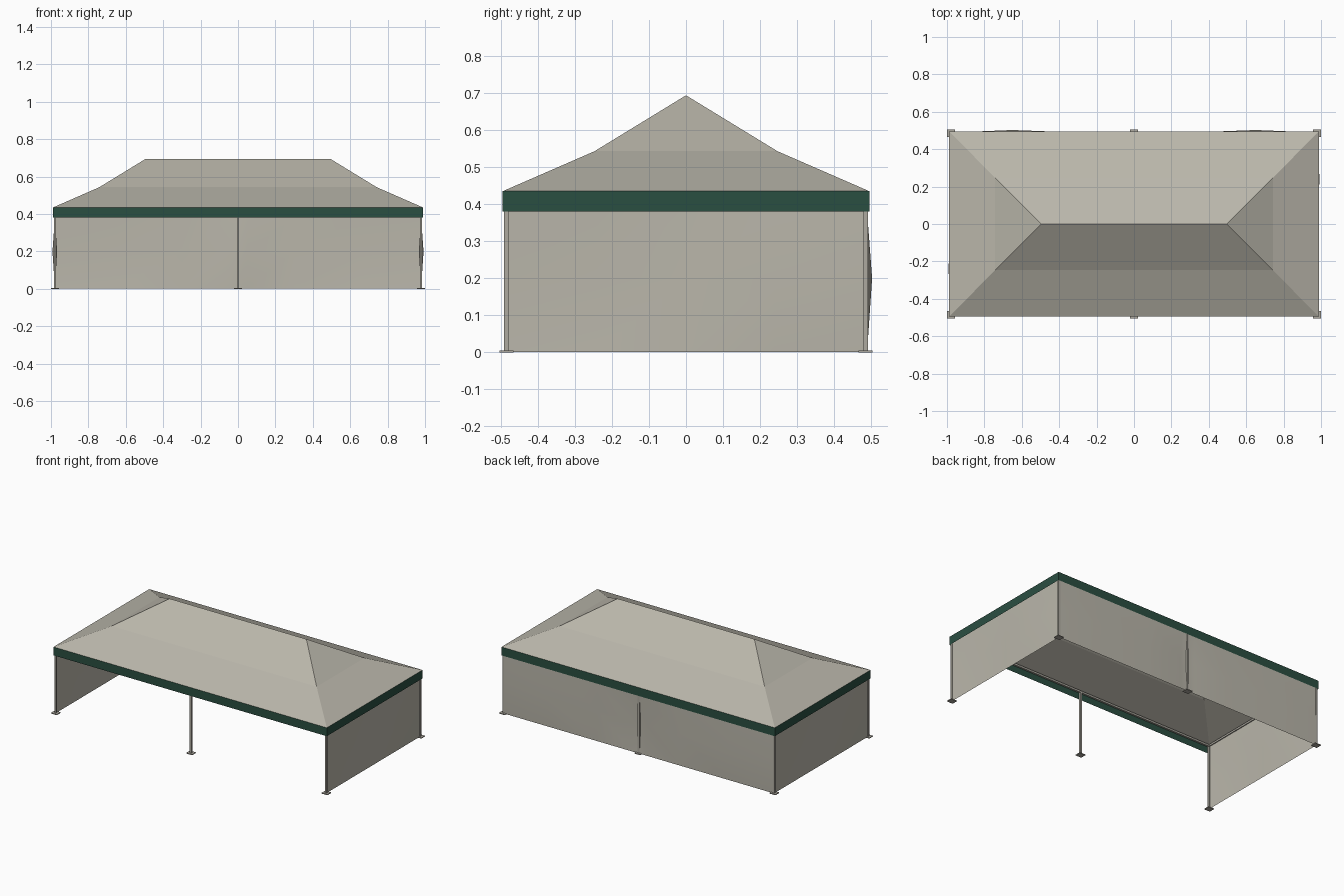
import bpy
import bmesh
from mathutils import Vector

if "Cube" in bpy.data.objects:
    bpy.data.objects.remove(bpy.data.objects["Cube"], do_unlink=True)

EAVE_X, EAVE_Y = 0.989, 0.495
EAVE_Z, HEM_Z = 0.435, 0.38
POST_X, POST_Y = 0.979, 0.485


def material(name, color):
    m = bpy.data.materials.new(name)
    m.use_nodes = True
    m.diffuse_color = (*color, 1)
    m.node_tree.nodes["Principled BSDF"].inputs["Base Color"].default_value = (*color, 1)
    return m


canvas = material("beige canvas", (0.49, 0.47, 0.405))
green = material("dark green trim", (0.023, 0.077, 0.053))
metal = material("grey metal", (0.42, 0.40, 0.35))


def finish(name, bm, mat, normals=True):
    if normals:
        bmesh.ops.recalc_face_normals(bm, faces=bm.faces)
    mesh = bpy.data.meshes.new(name)
    bm.to_mesh(mesh)
    bm.free()
    mesh.materials.append(mat)
    ob = bpy.data.objects.new(name, mesh)
    bpy.context.collection.objects.link(ob)
    return ob


def box(name, lo, hi, mat):
    bm = bmesh.new()
    bmesh.ops.create_cube(bm, size=1)
    lo, hi = Vector(lo), Vector(hi)
    for v in bm.verts:
        v.co = (lo + hi) / 2 + v.co * (hi - lo)
    return finish(name, bm, mat)


def ring(bm, x, y, z):
    return [bm.verts.new((sx * x, sy * y, z))
            for sx, sy in ((-1, -1), (1, -1), (1, 1), (-1, 1))]


def bridge(bm, a, b):
    for i in range(4):
        j = (i + 1) % 4
        bm.faces.new((a[i], a[j], b[j], b[i]))


# Hipped roof sheet with a steeper upper pitch, open underneath
bm = bmesh.new()
eave = ring(bm, EAVE_X, EAVE_Y, EAVE_Z)
middle = ring(bm, 0.742, 0.247, 0.543)
bridge(bm, eave, middle)
right, left = [bm.verts.new((s * 0.495, 0, 0.694)) for s in (-1, 1)]
bm.faces.new((middle[0], middle[1], left, right))
bm.faces.new((middle[1], middle[2], left))
bm.faces.new((middle[2], middle[3], right, left))
bm.faces.new((middle[3], middle[0], right))
finish("roof", bm, canvas)

# Green valance band hanging from the eaves
bm = bmesh.new()
bridge(bm, ring(bm, EAVE_X, EAVE_Y, HEM_Z), ring(bm, EAVE_X, EAVE_Y, EAVE_Z))
finish("valance", bm, green)

# Posts with foot plates, and the eave rails they carry
for side, x in (("right", -POST_X), ("middle", 0), ("left", POST_X)):
    for end, y in (("front", -POST_Y), ("back", POST_Y)):
        label = f"{end}_{side}"
        box(label + "_post", (x - 0.006, y - 0.006, 0), (x + 0.006, y + 0.006, 0.43), metal)
        box(label + "_foot", (x - 0.021, y - 0.019, 0), (x + 0.021, y + 0.019, 0.005), metal)
for s, end in ((-1, "front"), (1, "back")):
    y = s * POST_Y
    box(end + "_rail", (-POST_X, y - 0.006, 0.42), (POST_X, y + 0.006, 0.432), metal)
for s, side in ((-1, "right"), (1, "left")):
    x = s * POST_X
    box(side + "_rail", (x - 0.006, -POST_Y, 0.42), (x + 0.006, POST_Y, 0.432), metal)


# Fabric walls, billowing most at mid height
def wall(name, place, folds):
    bm = bmesh.new()
    rows = []
    for z, amount in ((0.001, 0), (0.2, 1), (0.38, 0), (0.43, 0)):
        rows.append([bm.verts.new(place(t, d * amount, z)) for t, d in folds])
    for a, b in zip(rows, rows[1:]):
        for i in range(len(folds) - 1):
            bm.faces.new((a[i], a[i + 1], b[i + 1], b[i]))
    for f in bm.faces:
        f.smooth = True
    finish(name, bm, canvas)


half = [(0, -0.014), (0.05, -0.004), (0.3, -0.001), (0.65, 0.0135), (POST_X, 0)]
back = [(-t, d) for t, d in reversed(half[1:])] + half
wall("back_wall", lambda t, d, z: (t, 0.489 + d, z), back)

side_folds = [(-0.479, 0), (-0.24, -0.012), (0, 0), (0.24, 0.013), (0.479, 0)]
wall("left_wall", lambda t, d, z: (POST_X + d, t, z), side_folds)
wall("right_wall", lambda t, d, z: (-POST_X - d, -t, z), side_folds)
